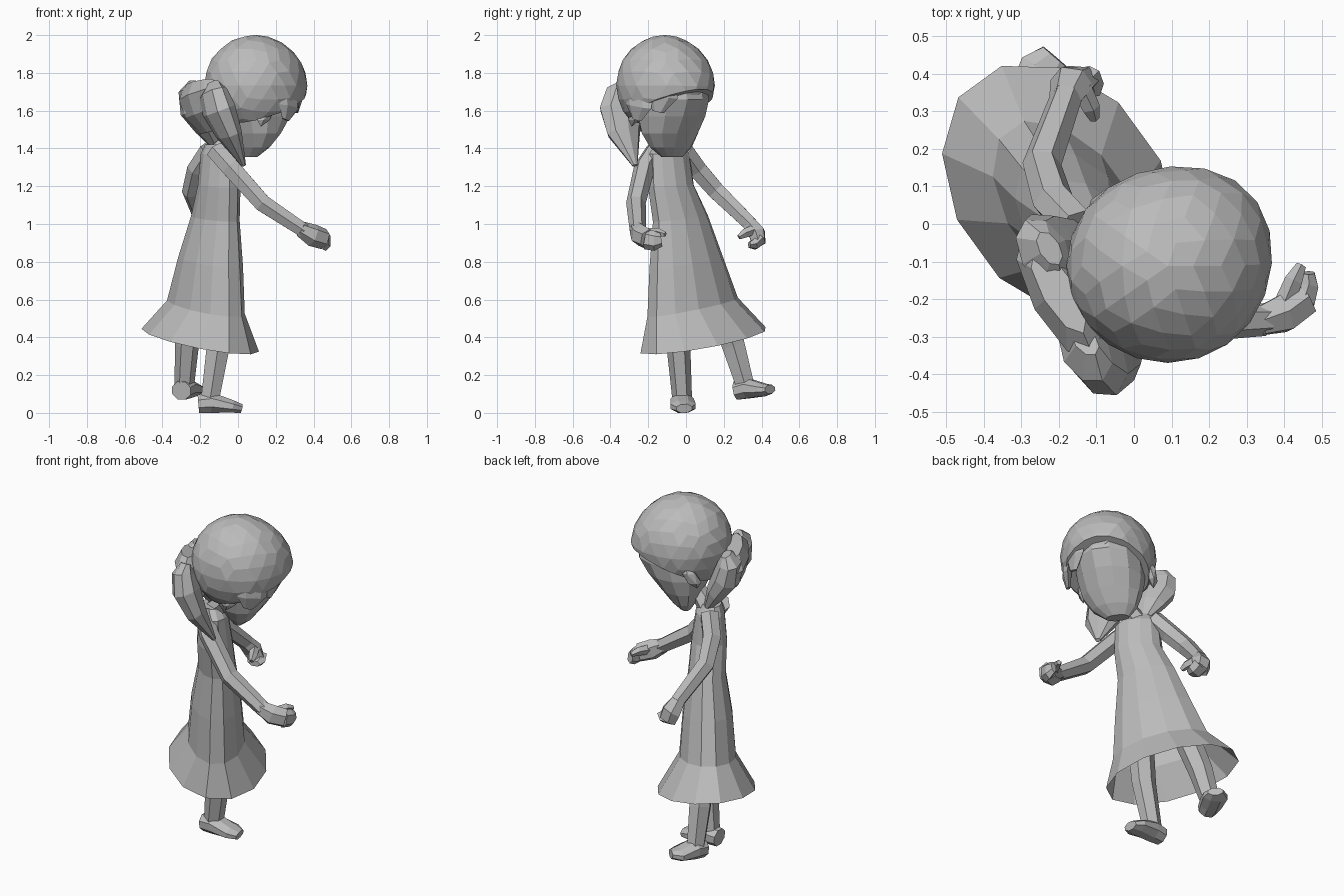
import bpy, bmesh, math
from mathutils import Vector

cube = bpy.data.objects.get("Cube")
if cube:
    bpy.data.objects.remove(cube, do_unlink=True)

grey = bpy.data.materials.new("plain grey")
grey.use_nodes = True
grey.diffuse_color = (0.5, 0.5, 0.5, 1)
grey.node_tree.nodes["Principled BSDF"].inputs["Base Color"].default_value = (0.5, 0.5, 0.5, 1)
FACING = math.radians(36)


def finish(name, bm):
    bmesh.ops.recalc_face_normals(bm, faces=bm.faces)
    mesh = bpy.data.meshes.new(name)
    bm.to_mesh(mesh)
    bm.free()
    mesh.materials.append(grey)
    obj = bpy.data.objects.new(name, mesh)
    bpy.context.collection.objects.link(obj)
    return obj


def loft(name, rings, caps=(True, True)):
    """Skin a list of point rings with quads."""
    bm = bmesh.new()
    loops = [[bm.verts.new(p) for p in ring] for ring in rings]
    n = len(loops[0])
    for a, b in zip(loops, loops[1:]):
        for i in range(n):
            j = (i + 1) % n
            bm.faces.new((a[i], a[j], b[j], b[i]))
    for cap, loop in zip(caps, (loops[0], loops[-1])):
        if cap:
            bm.faces.new(loop)
    return finish(name, bm)


def stack(name, levels, sides, caps=(True, True)):
    """Loft of level ellipses turned to the facing direction:
    x, y, z, depth radius, width radius, x slope, y slope."""
    c, s = math.cos(FACING), math.sin(FACING)
    rings = []
    for x, y, z, depth, width, sx, sy in levels:
        ring = []
        for i in range(sides):
            a = math.tau * (i + 0.5) / sides
            p, q = depth * math.cos(a), width * math.sin(a)
            dx, dy = p * c - q * s, p * s + q * c
            ring.append((x + dx, y + dy, z + sx * dx + sy * dy))
        rings.append(ring)
    return loft(name, rings, caps)


def tube(name, points, radii, sides=6, across=(0, 1, 0), shift=0.0):
    """Loft along a path; radii are (width, height), width lies along across."""
    pts = [Vector(p) for p in points]
    rings = []
    for i, p in enumerate(pts):
        t = (pts[min(i + 1, len(pts) - 1)] - pts[max(i - 1, 0)]).normalized()
        u = Vector(across)
        u = (u - t * u.dot(t)).normalized()
        v = t.cross(u)
        w, h = radii[i]
        angles = [(k + shift) * math.tau / sides for k in range(sides)]
        rings.append([p + u * w * math.cos(a) + v * h * math.sin(a) for a in angles])
    return loft(name, rings)


def ear(name, centre):
    bm = bmesh.new()
    bmesh.ops.create_icosphere(bm, subdivisions=1, radius=1)
    c, s = math.cos(FACING), math.sin(FACING)
    for v in bm.verts:
        x, y, z = v.co.x * 0.045 + v.co.z * 0.03, v.co.y * 0.028, v.co.z * 0.065
        v.co = Vector(centre) + Vector((x * c - y * s, x * s + y * c, z))
    return finish(name, bm)


# Dress, broad and shallow, with a flared open hem swinging to the back
stack("dress", [
    (-0.11, -0.09, 1.42, 0.055, 0.08, 0, 0),
    (-0.10, -0.09, 1.37, 0.08, 0.125, 0, 0),
    (-0.10, -0.08, 1.20, 0.10, 0.135, 0, 0.05),
    (-0.12, -0.03, 1.03, 0.105, 0.165, -0.05, 0.1),
    (-0.145, 0.00, 0.80, 0.14, 0.22, -0.1, 0.12),
    (-0.17, 0.035, 0.56, 0.16, 0.275, -0.1, 0.16),
    (-0.20, 0.09, 0.385, 0.275, 0.37, -0.15, 0.14)], 12, (True, False))
# Neck
tube("neck", [(-0.1, -0.08, 1.38), (-0.03, -0.09, 1.45), (0.03, -0.1, 1.52)],
     [(0.06, 0.06), (0.05, 0.05), (0.05, 0.05)])

# Face, rounding down to the chin
stack("face", [
    (0.055, -0.075, 1.355, 0.035, 0.065, 0, 0),
    (0.07, -0.08, 1.405, 0.078, 0.125, 0, 0),
    (0.085, -0.085, 1.48, 0.128, 0.165, 0, 0),
    (0.095, -0.08, 1.57, 0.183, 0.185, 0, 0),
    (0.105, -0.08, 1.66, 0.225, 0.19, 0, 0),
    (0.10, -0.09, 1.76, 0.22, 0.19, 0, 0)], 12)

# Hair cap, fuller over the forehead, cut along a rising hairline
bm = bmesh.new()
bmesh.ops.create_icosphere(bm, subdivisions=3, radius=1)
bmesh.ops.join_triangles(bm, faces=bm.faces[:], angle_face_threshold=0.6, angle_shape_threshold=0.8)
brow = Vector((0.7, 0.7, -0.1))
for v in bm.verts:
    bulge = brow * 0.03 * max(0, v.co.dot(brow)) ** 3
    v.co = Vector((0.09 + v.co.x * 0.27, -0.112 + v.co.y * 0.258, 1.734 + v.co.z * 0.267)) + bulge
cut = bmesh.ops.bisect_plane(bm, geom=bm.verts[:] + bm.edges[:] + bm.faces[:],
                             plane_co=(0.09, -0.11, 1.6), plane_no=(-0.28, -0.28, 1),
                             clear_inner=True)
rim = [e for e in cut["geom_cut"] if isinstance(e, bmesh.types.BMEdge)]
bmesh.ops.contextual_create(bm, geom=rim)
finish("hair_cap", bm)

# Broad fringe locks over the forehead
for i, (turn, drop) in enumerate([(-38, 0.06), (-5, 0.07), (38, 0.05)]):
    a = math.radians(turn)
    d = Vector((math.cos(a), math.sin(a), 0))
    side = Vector((-d.y, d.x, 0))
    start = Vector((0.09, -0.11, 1.68 + 0.07 * (d.x + d.y))) + d * 0.22
    tube(f"fringe_lock_{i + 1}",
         [start, start + d * 0.008 - Vector((0, 0, 0.07)),
          start - side * 0.02 - Vector((0, 0, 0.08 + drop))],
         [(0.09, 0.03), (0.085, 0.028), (0.03, 0.012)], 6, side)

# Ears
ear("right_ear", (0.145, -0.27, 1.58))
ear("left_ear", (-0.08, 0.06, 1.615))

# Bunched hair behind the head: a wide fan that splits into two pointed tails
spread = (0.5, -0.87, 0)
tube("hair_fan", [(-0.2, -0.18, 1.75), (-0.2, -0.19, 1.69), (-0.175, -0.2, 1.6), (-0.13, -0.19, 1.5)],
     [(0.13, 0.045), (0.2, 0.075), (0.2, 0.07), (0.14, 0.04)], 8, spread)
tail = [(0.05, 0.03), (0.1, 0.065), (0.12, 0.08), (0.1, 0.06), (0.015, 0.012)]
tube("left_tail", [(-0.225, -0.065, 1.75), (-0.24, -0.075, 1.705), (-0.22, -0.08, 1.61),
                   (-0.16, -0.07, 1.51), (-0.1, -0.04, 1.38)], tail, 8, spread)
tube("right_tail", [(-0.13, -0.31, 1.74), (-0.13, -0.335, 1.69), (-0.1, -0.35, 1.6),
                    (-0.05, -0.33, 1.48), (0.03, -0.27, 1.31)], tail, 8, spread)

# Arms
limb = [(0.055, 0.055), (0.056, 0.056), (0.052, 0.052), (0.043, 0.043)]
tube("right_arm", [(-0.12, -0.16, 1.39), (-0.04, -0.22, 1.3), (0.13, -0.265, 1.11),
                   (0.35, -0.255, 0.965)], limb)
tube("left_arm", [(-0.15, -0.01, 1.39), (-0.215, 0.06, 1.29), (-0.245, 0.16, 1.175),
                  (-0.18, 0.34, 1.0)], limb, 6, (1, 0, 0))

# Hands with curled fingers and a thumb
tube("right_hand", [(0.33, -0.26, 0.975), (0.395, -0.24, 0.94), (0.455, -0.2, 0.92)],
     [(0.042, 0.042), (0.06, 0.055), (0.055, 0.05)], 6, (0, 0, 1))
tube("left_hand", [(-0.185, 0.33, 1.01), (-0.165, 0.375, 0.95), (-0.145, 0.385, 0.9)],
     [(0.042, 0.042), (0.06, 0.05), (0.055, 0.04)], 6, (1, 0, 0))
curl = [(0.055, 0.035), (0.052, 0.03), (0.035, 0.018)]
tube("right_fingers", [(0.45, -0.21, 0.92), (0.465, -0.165, 0.91), (0.465, -0.13, 0.915)],
     curl, 6, (0, 0, 1))
tube("left_fingers", [(-0.145, 0.395, 0.92), (-0.13, 0.36, 0.89), (-0.125, 0.335, 0.89)],
     curl, 6, (1, 0, 0))
thumb = [(0.028, 0.028), (0.025, 0.025), (0.014, 0.014)]
tube("right_thumb", [(0.4, -0.21, 0.95), (0.425, -0.15, 0.955), (0.445, -0.11, 0.945)],
     thumb, 5, (0, 0, 1))
tube("left_thumb", [(-0.14, 0.36, 0.97), (-0.115, 0.31, 0.95), (-0.105, 0.28, 0.93)],
     thumb, 5, (1, 0, 0))

# Legs
calf = [(0.07, 0.075), (0.063, 0.07), (0.052, 0.055)]
tube("right_leg", [(-0.09, -0.05, 0.6), (-0.105, -0.04, 0.35), (-0.148, -0.02, 0.07)], calf)
tube("left_leg", [(-0.23, 0.17, 0.6), (-0.27, 0.25, 0.36), (-0.285, 0.315, 0.14)], calf, 6, (1, 0, 0))

# Shoes: flat soles, low toes
shoe = [(0.055, 0.052), (0.066, 0.058), (0.072, 0.036), (0.045, 0.025)]
tube("right_shoe", [(-0.21, -0.02, 0.048), (-0.14, -0.02, 0.054),
                    (-0.03, -0.015, 0.034), (0.018, -0.01, 0.023)], shoe, 8, (0, 1, 0), 0.5)
tube("left_shoe", [(-0.3, 0.265, 0.118), (-0.28, 0.325, 0.13),
                   (-0.24, 0.41, 0.122), (-0.21, 0.445, 0.125)], shoe, 8, (1, 0, 0), 0.5)
